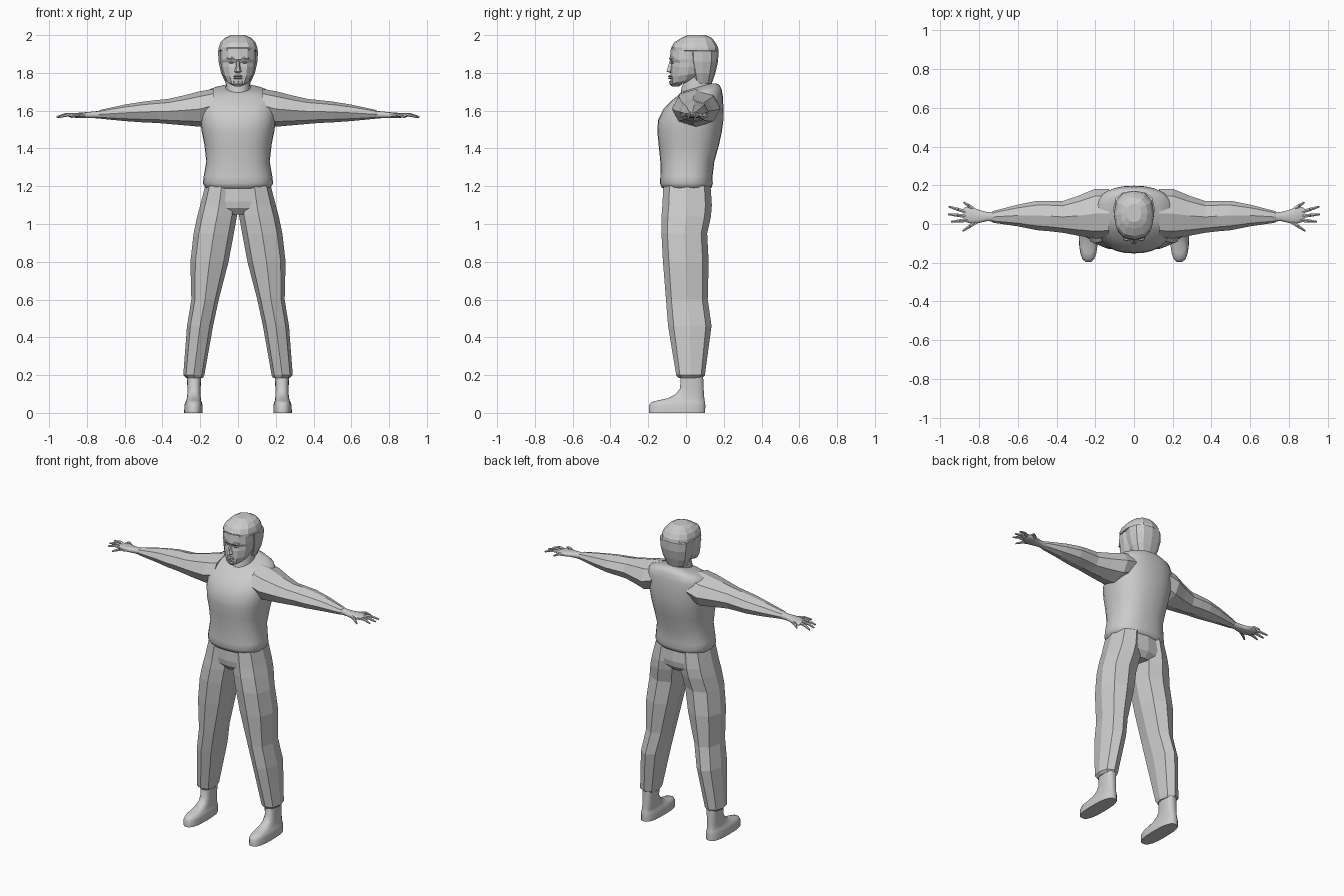
import bpy, bmesh, math
from mathutils import Vector

grey = bpy.data.materials.new("plain grey")
grey.diffuse_color = (0.6, 0.6, 0.6, 1)


def finish(bm, name, smooth=False, mirror=False):
    bmesh.ops.recalc_face_normals(bm, faces=bm.faces)
    me = bpy.data.meshes.new(name)
    bm.to_mesh(me)
    bm.free()
    ob = bpy.data.objects.new(name, me)
    bpy.context.collection.objects.link(ob)
    me.materials.append(grey)
    if mirror:
        ob.modifiers.new("mirror", 'MIRROR')
    if smooth:
        bpy.ops.object.select_all(action='DESELECT')
        ob.select_set(True)
        bpy.context.view_layer.objects.active = ob
        bpy.ops.object.shade_smooth_by_angle(angle=math.radians(50))
    return ob


def loft(name, rings, n=8, p=2.0, axis='Z', smooth=False, mirror=False):
    """rings: (position, a0, a1, b0, b1[, tilt]) = bounds of each section."""
    bm = bmesh.new()
    loops = []
    for t, a0, a1, b0, b1, *tilt in rings:
        loop = []
        for i in range(n):
            ang = 2 * math.pi * i / n
            c, s = math.cos(ang), math.sin(ang)
            c = math.copysign(abs(c) ** (2 / p), c)
            s = math.copysign(abs(s) ** (2 / p), s)
            a = (a0 + a1) / 2 + c * (a1 - a0) / 2
            b = (b0 + b1) / 2 + s * (b1 - b0) / 2
            u = t + (tilt[0] * s if tilt else 0)
            loop.append(bm.verts.new((a, b, u) if axis == 'Z' else (u, a, b)))
        loops.append(loop)
    for l0, l1 in zip(loops, loops[1:]):
        for i in range(n):
            j = (i + 1) % n
            bm.faces.new((l0[i], l0[j], l1[j], l1[i]))
    bm.faces.new(loops[0])
    bm.faces.new(loops[-1])
    return finish(bm, name, smooth, mirror)


def sym(rows):
    """Rows given as (z, half width, y0, y1[, tilt])."""
    return [(r[0], -r[1], r[1], *r[2:]) for r in rows]


# Sweater body
loft("sweater_body", sym([
    (1.185, .155, -.11, .12), (1.192, .172, -.128, .135), (1.215, .186, -.138, .142),
    (1.25, .182, -.136, .14), (1.33, .168, -.136, .15), (1.42, .178, -.145, .175),
    (1.49, .192, -.152, .19), (1.55, .2, -.148, .198), (1.61, .205, -.118, .198),
    (1.66, .205, -.082, .196, .012), (1.695, .185, -.05, .188, .02),
    (1.715, .13, -.03, .178, .02), (1.722, .085, -.018, .16, .022),
    (1.725, .06, -.01, .14, .02)]), n=28, p=2.4, smooth=True)

# Sleeves
loft("sleeve", [
    (.13, -.07, .18, 1.54, 1.715), (.2, -.075, .182, 1.515, 1.703),
    (.29, -.06, .145, 1.523, 1.68), (.37, -.045, .118, 1.53, 1.662),
    (.43, -.038, .12, 1.535, 1.656), (.5, -.032, .12, 1.538, 1.648),
    (.6, -.012, .1, 1.545, 1.632), (.725, .006, .068, 1.557, 1.605),
    (.735, .012, .062, 1.562, 1.6)], axis='X', mirror=True)

# Hands: palm plus tapered fingers
loft("palm", [
    (.7, .012, .064, 1.558, 1.602), (.76, .015, .062, 1.56, 1.596),
    (.805, .004, .074, 1.56, 1.592), (.835, .0, .088, 1.56, 1.59),
    (.87, .01, .088, 1.563, 1.586), (.88, .02, .08, 1.568, 1.582)],
    n=12, p=2.5, axis='X', smooth=True, mirror=True)

bm = bmesh.new()


def segment(p0, p1, r0, r1):
    p0, p1 = Vector(p0), Vector(p1)
    d = p1 - p0
    m = d.to_track_quat('Z', 'Y').to_matrix().to_4x4()
    m.translation = (p0 + p1) / 2
    bmesh.ops.create_cone(bm, cap_ends=True, segments=6, radius1=r0, radius2=r1,
                          depth=d.length, matrix=m)


for x0, y0, x1, y1 in [(.81, .014, .885, -.036), (.855, .02, .945, .012),
                       (.86, .04, .96, .05), (.86, .06, .957, .09),
                       (.83, .078, .88, .112)]:
    mid = ((x0 + x1) / 2, (y0 + y1) / 2, 1.579)
    segment((x0, y0, 1.575), mid, .011, .0095)
    segment(mid, (x1, y1, 1.566), .0095, .005)
finish(bm, "fingers", smooth=True, mirror=True)

# Trousers: hips and legs
loft("trouser_hips", sym([
    (1.05, .08, -.085, .1), (1.085, .16, -.115, .13), (1.12, .185, -.12, .135),
    (1.2, .172, -.117, .128), (1.23, .165, -.11, .12)]), n=12, p=2.6)
loft("trouser_leg", [
    (.185, .185, .275, -.04, .088), (.2, .178, .29, -.052, .1),
    (.46, .132, .27, -.095, .135), (.6, .102, .247, -.106, .115),
    (.8, .05, .252, -.122, .12), (.95, .022, .235, -.13, .112),
    (1.04, .006, .216, -.13, .132), (1.1, 0, .2, -.125, .137),
    (1.2, .0, .174, -.12, .13)], p=2.3, mirror=True)

# Shoes
loft("shoe", [
    (0, .187, .285, -.198, .103), (.04, .187, .284, -.198, .104),
    (.057, .192, .279, -.185, .102), (.066, .196, .274, -.15, .1),
    (.078, .197, .271, -.095, .098), (.1, .198, .268, -.055, .096),
    (.13, .198, .268, -.032, .094), (.23, .192, .272, -.028, .09)],
    n=18, p=2.7, smooth=True, mirror=True)

# Neck
loft("neck", sym([(1.68, .068, -.03, .14), (1.72, .066, -.024, .138),
                  (1.76, .062, -.01, .132), (1.83, .06, -.01, .13)]),
     n=16, smooth=True)

# Face, with the jaw rising towards the back
loft("face", sym([
    (1.748, .04, -.07, .06, .02), (1.762, .062, -.08, .08, .022),
    (1.79, .08, -.083, .1, .012), (1.83, .09, -.082, .11),
    (1.855, .092, -.076, .11), (1.872, .094, -.086, .11),
    (1.93, .092, -.08, .11), (1.96, .08, -.05, .1)]), n=12, p=2.2)

# Nose, lips, brows and eyes
loft("nose", sym([(1.8, .012, -.088, -.06), (1.808, .019, -.107, -.06),
                  (1.825, .013, -.1, -.06), (1.868, .007, -.087, -.06)]), n=6)
for name, z in (("lower_lip", 1.772), ("upper_lip", 1.783)):
    loft(name, sym([(z - .005, .018, -.09, -.06), (z, .024, -.095, -.06),
                    (z + .005, .016, -.09, -.06)]), n=8)
loft("chin", sym([(1.729, .018, -.075, -.035), (1.74, .032, -.087, -.02),
                  (1.757, .028, -.09, -.03)]), n=8)
loft("eye", [(1.85, .026, .044, -.081, -.05), (1.855, .02, .05, -.084, -.05),
             (1.86, .026, .044, -.081, -.05)], n=8, mirror=True)
loft("brow", [(1.87, .016, .058, -.086, -.04), (1.877, .014, .06, -.09, -.04),
              (1.883, .02, .055, -.085, -.04)], n=8, mirror=True)

# Hair: sides and back below, full cap with a fringe above
loft("hair", sym([
    (1.745, .065, .04, .137), (1.8, .09, .022, .156), (1.86, .103, .005, .17),
    (1.915, .106, .0, .172), (1.918, .104, -.075, .172), (1.935, .102, -.078, .17),
    (1.962, .092, -.062, .155), (1.985, .07, -.025, .137),
    (2.0, .038, .01, .105)]), n=12, p=2.4)
